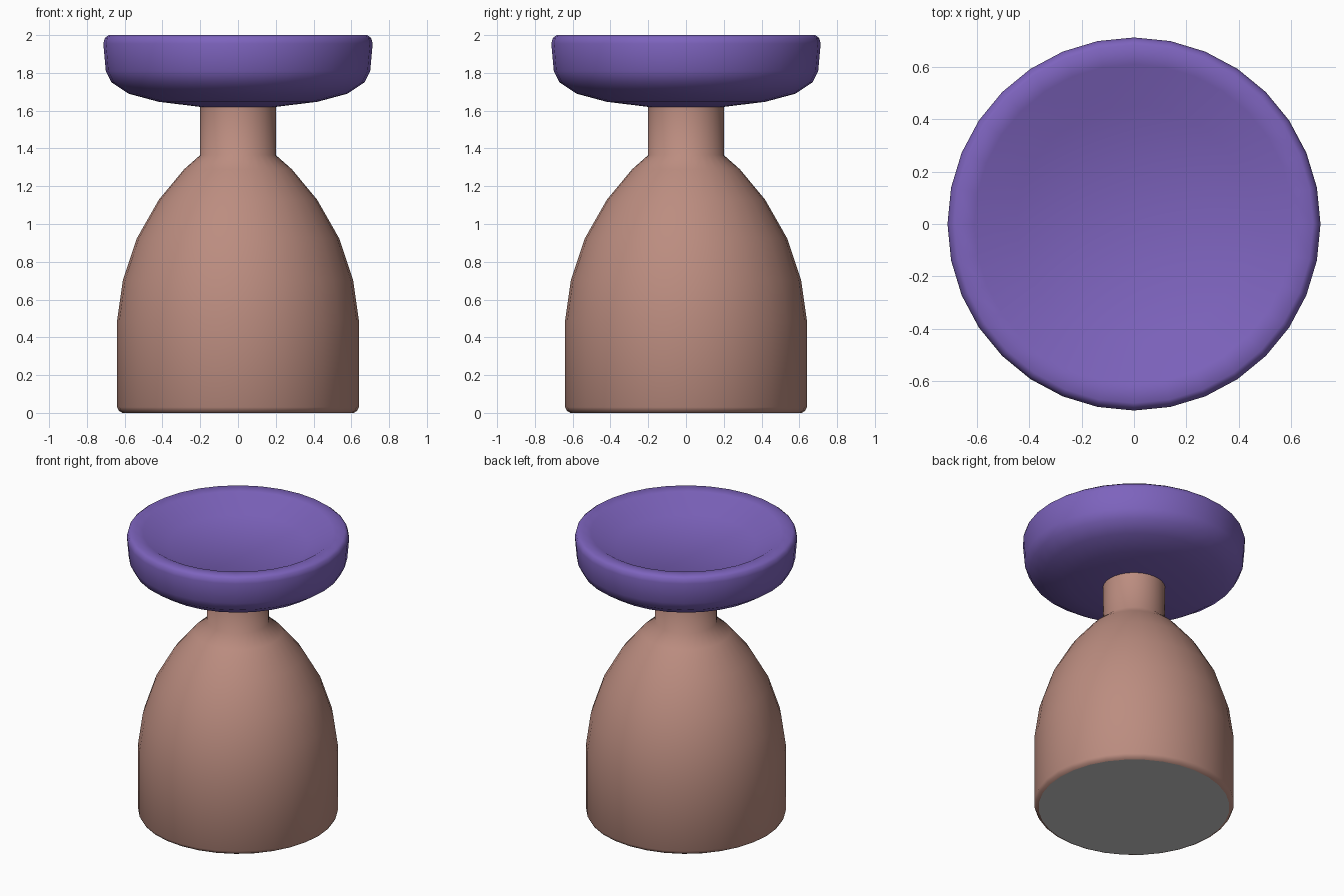
import bpy, bmesh
from math import cos, sin, tau, radians

if "Cube" in bpy.data.objects:
    bpy.data.objects.remove(bpy.data.objects["Cube"])

SIDES = 32


def material(name, color):
    m = bpy.data.materials.new(name)
    m.diffuse_color = (*color, 1)
    m.use_nodes = True
    m.node_tree.nodes["Principled BSDF"].inputs["Base Color"].default_value = m.diffuse_color
    return m


def lathe(name, profile, mat, angle, cap_end=False):
    """Spin an outline of (radius, height) points, listed bottom to top on the outside."""
    bm = bmesh.new()
    rings = []
    for r, z in profile:
        if r == 0:
            rings.append([bm.verts.new((0, 0, z))] * SIDES)
        else:
            rings.append([bm.verts.new((r * cos(tau * i / SIDES), r * sin(tau * i / SIDES), z))
                          for i in range(SIDES)])
    for a, b in zip(rings, rings[1:]):
        for i in range(SIDES):
            j = (i + 1) % SIDES
            bm.faces.new(list(dict.fromkeys((a[i], a[j], b[j], b[i]))))
    if cap_end:
        bm.faces.new(rings[-1])
    me = bpy.data.meshes.new(name)
    bm.to_mesh(me)
    bm.free()
    ob = bpy.data.objects.new(name, me)
    bpy.context.collection.objects.link(ob)
    if mat:
        me.materials.append(mat)
    bpy.ops.object.select_all(action='DESELECT')
    ob.select_set(True)
    bpy.context.view_layer.objects.active = ob
    bpy.ops.object.shade_smooth_by_angle(angle=radians(angle))
    return ob


clay = material("clay", (0.50, 0.265, 0.215))
purple = material("purple", (0.205, 0.125, 0.51))

# Domed body with narrow neck
lathe("pedestal", [(0.612, 0), (0.63, 0.01), (0.64, 0.03), (0.64, 0.49), (0.61, 0.70),
                   (0.535, 0.925), (0.418, 1.13), (0.285, 1.29), (0.2, 1.365), (0.2, 1.63)],
      clay, 60)

# Grey underside
lathe("base_disc", [(0, 0), (0.612, 0)], None, 30)

# Dished round seat with a rolled rim and flat floor
lathe("seat", [(0, 1.62), (0.2, 1.62), (0.42, 1.647), (0.58, 1.69), (0.67, 1.75),
               (0.70, 1.81), (0.713, 1.955), (0.705, 1.985), (0.685, 2.0), (0.61, 1.993),
               (0.45, 1.90)],
      purple, 80, cap_end=True)
